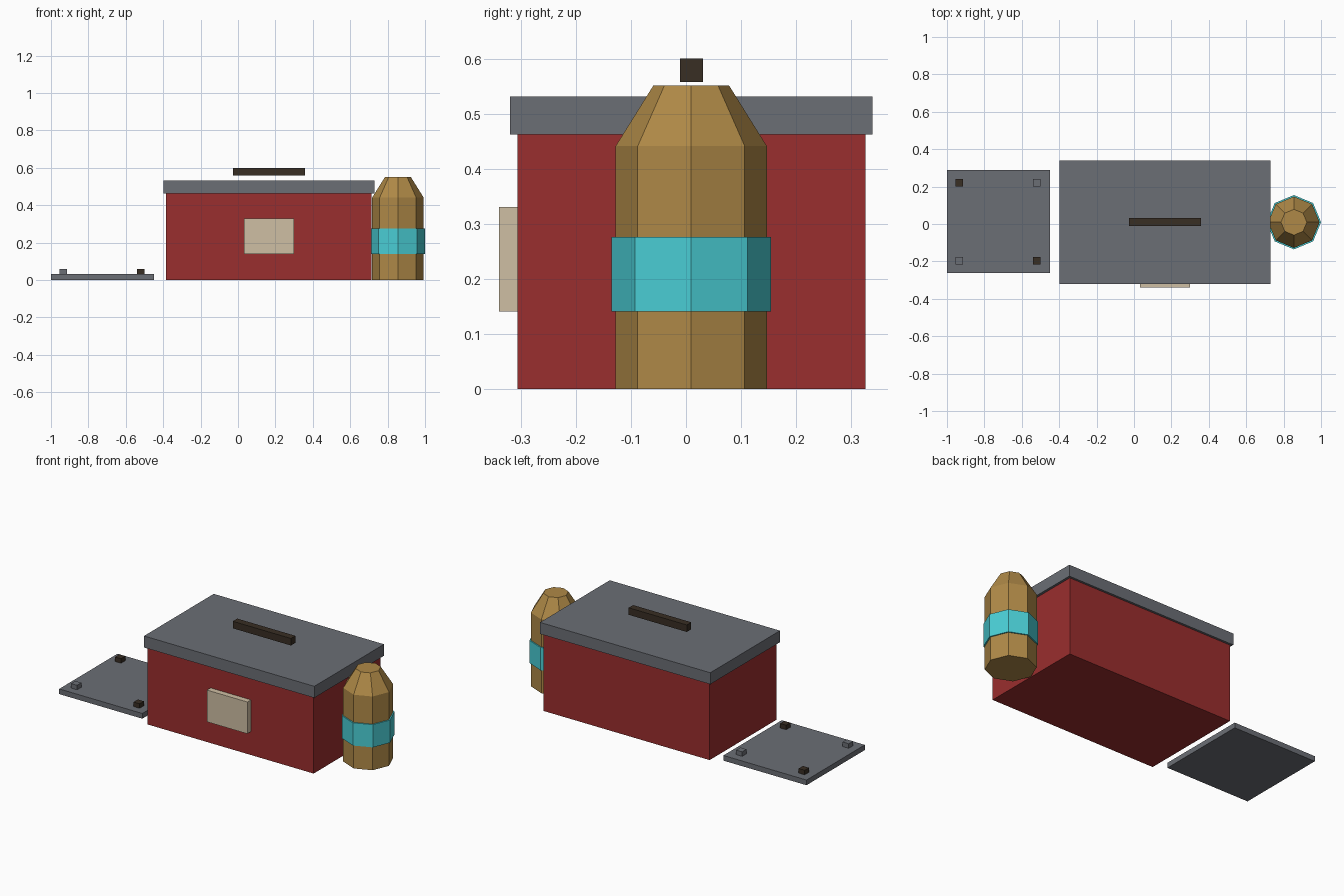
import bpy, bmesh, math

if "Cube" in bpy.data.objects:
    bpy.data.objects.remove(bpy.data.objects["Cube"])


def material(name, rgb):
    """Flat material from 0-255 sRGB, stored as linear."""
    def lin(c):
        c /= 255
        return c / 12.92 if c <= 0.04045 else ((c + 0.055) / 1.055) ** 2.4
    m = bpy.data.materials.new(name)
    m.diffuse_color = (*[lin(c) for c in rgb], 1)
    m.use_nodes = True
    m.node_tree.nodes["Principled BSDF"].inputs["Base Color"].default_value = m.diffuse_color
    return m


RED = material("red paint", (154, 46, 46))
GREY = material("grey metal", (107, 110, 117))
DARK = material("dark brown", (56, 46, 36))
CREAM = material("cream label", (207, 191, 164))
TAN = material("tan bottle", (175, 137, 71))
TEAL = material("teal band", (74, 206, 213))


def finish(name, bm, mat):
    bmesh.ops.recalc_face_normals(bm, faces=bm.faces)
    me = bpy.data.meshes.new(name)
    bm.to_mesh(me)
    bm.free()
    me.materials.append(mat)
    ob = bpy.data.objects.new(name, me)
    bpy.context.collection.objects.link(ob)
    return ob


def box(name, x, y, z, mat):
    """Box from (min, max) ranges on each axis."""
    bm = bmesh.new()
    bmesh.ops.create_cube(bm, size=1)
    for v in bm.verts:
        v.co = [r[0] + (c + 0.5) * (r[1] - r[0]) for c, r in zip(v.co, (x, y, z))]
    return finish(name, bm, mat)


def lathe(name, cx, cy, profile, mat, sides=8):
    """Closed faceted solid from (radius, height) rings."""
    bm = bmesh.new()
    rings = [[bm.verts.new((cx + r * math.cos(math.tau * i / sides),
                            cy + r * math.sin(math.tau * i / sides), z))
              for i in range(sides)] for r, z in profile]
    for a, b in zip(rings, rings[1:]):
        for i in range(sides):
            j = (i + 1) % sides
            bm.faces.new((a[i], a[j], b[j], b[i]))
    bm.faces.new(rings[0])
    bm.faces.new(rings[-1])
    return finish(name, bm, mat)


# Chest with overhanging lid, raised handle and front label
box("chest_body", (-0.385, 0.715), (-0.306, 0.326), (0, 0.463), RED)
box("chest_lid", (-0.398, 0.729), (-0.32, 0.339), (0.462, 0.531), GREY)
box("lid_handle", (-0.027, 0.358), (-0.011, 0.031), (0.558, 0.60), DARK)
box("front_label", (0.032, 0.30), (-0.34, -0.304), (0.14, 0.33), CREAM)

# Bottle with a band around it
lathe("bottle", 0.855, 0.0095, [(0.1375, 0), (0.1375, 0.441), (0.069, 0.551)], TAN)
lathe("bottle_band", 0.855, 0.0095, [(0.145, 0.14), (0.145, 0.276)], TEAL)

# Base plate with four studs, dark on one diagonal
box("base_plate", (-1.0, -0.45), (-0.262, 0.289), (0, 0.031), GREY)
for side, x in (("left", -0.934), ("right", -0.52)):
    for end, y in (("front", -0.196), ("back", 0.22)):
        dark = (side == "left") == (end == "back")
        box(f"{end}_{side}_stud", (x - 0.02, x + 0.02), (y - 0.02, y + 0.02),
            (0.03, 0.058), DARK if dark else GREY)
